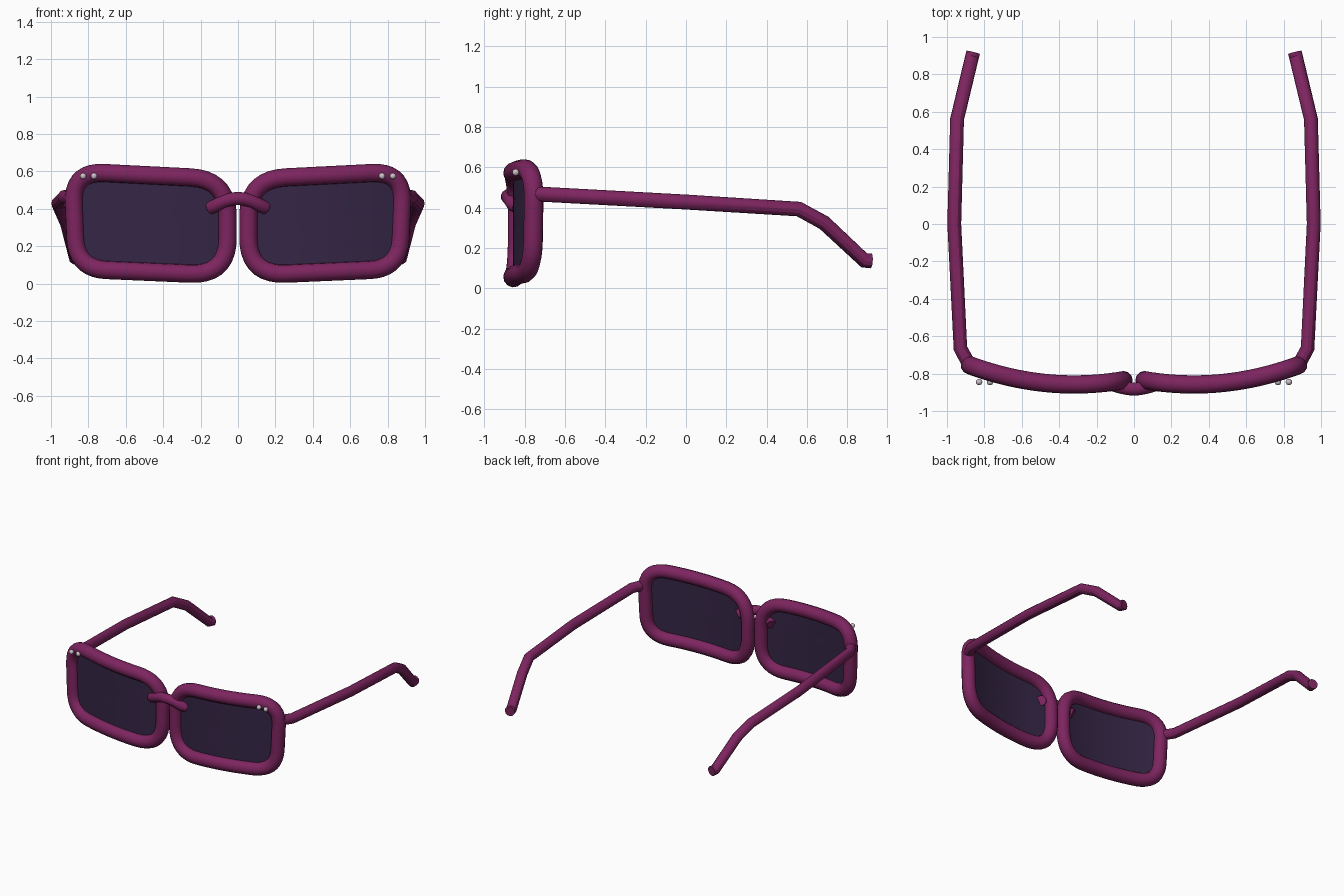
import bpy, bmesh, math
from mathutils import Vector

if "Cube" in bpy.data.objects:
    bpy.data.objects.remove(bpy.data.objects["Cube"])


def material(name, rgb):
    m = bpy.data.materials.new(name)
    m.diffuse_color = (*rgb, 1)
    m.use_nodes = True
    m.node_tree.nodes["Principled BSDF"].inputs["Base Color"].default_value = m.diffuse_color
    return m


PLUM = material("plum_plastic", (0.205, 0.018, 0.115))
TINT = material("dark_violet_lens", (0.036, 0.019, 0.060))
SILVER = material("silver_stud", (0.60, 0.53, 0.58))


def wrap(x):
    """Depth of the curved front at distance x from the centre."""
    return -0.858 + 0.33 * (abs(x) - 0.32) ** 2


def rounded_outline(corners, steps=9, straight=10):
    """Closed 2D outline with rounded corners, evenly filled straights."""
    arcs = []
    n = len(corners)
    for i, (x, z, r) in enumerate(corners):
        c = Vector((x, z))
        a = Vector(corners[i - 1][:2])
        b = Vector(corners[(i + 1) % n][:2])
        p, q = c + (a - c).normalized() * r, c + (b - c).normalized() * r
        arcs.append([p * (1 - t) ** 2 + c * 2 * t * (1 - t) + q * t * t
                     for t in (k / steps for k in range(steps + 1))])
    pts = []
    for i, arc in enumerate(arcs):
        nxt = arcs[(i + 1) % n][0]
        pts += arc + [arc[-1].lerp(nxt, k / straight) for k in range(1, straight)]
    return pts


def finish(ob, mat, angle=40):
    ob.data.materials.clear()
    ob.data.materials.append(mat)
    bpy.ops.object.select_all(action='DESELECT')
    ob.select_set(True)
    bpy.context.view_layer.objects.active = ob
    bpy.ops.object.shade_smooth_by_angle(angle=math.radians(angle))


def tube(name, pts, radius, closed=False, angle=40):
    cu = bpy.data.curves.new(name, 'CURVE')
    cu.dimensions = '3D'
    cu.bevel_depth = radius
    cu.bevel_resolution = 4
    cu.use_fill_caps = True
    sp = cu.splines.new('POLY')
    sp.points.add(len(pts) - 1)
    for p, co in zip(sp.points, pts):
        p.co = (*co, 1)
    sp.use_cyclic_u = closed
    ob = bpy.data.objects.new(name, cu)
    bpy.context.collection.objects.link(ob)
    bpy.ops.object.select_all(action='DESELECT')
    ob.select_set(True)
    bpy.context.view_layer.objects.active = ob
    bpy.ops.object.convert(target='MESH')
    ob = bpy.context.view_layer.objects.active
    bm = bmesh.new()
    bm.from_mesh(ob.data)
    bmesh.ops.remove_doubles(bm, verts=bm.verts, dist=1e-5)
    bmesh.ops.recalc_face_normals(bm, faces=bm.faces)
    bm.to_mesh(ob.data)
    bm.free()
    finish(ob, PLUM, angle)


def lens(name, outline, s):
    """Curved sheet made of concentric rings of the rim outline."""
    bm = bmesh.new()
    mid = Vector((0.465, 0.32))
    rings = []
    for f in (1, 0.8, 0.6, 0.4, 0.2):
        ring = [mid + (p - mid) * f for p in outline]
        rings.append([bm.verts.new((s * p.x, wrap(p.x), p.y)) for p in ring])
    n = len(outline)
    hub = bm.verts.new((s * mid.x, wrap(mid.x), mid.y))
    for i in range(n):
        j = (i + 1) % n
        for a, b in zip(rings, rings[1:]):
            bm.faces.new((a[i], a[j], b[j], b[i]))
        bm.faces.new((rings[-1][i], rings[-1][j], hub))
    bm.normal_update()
    if sum(f.normal.y for f in bm.faces) > 0:
        bmesh.ops.reverse_faces(bm, faces=bm.faces)
    me = bpy.data.meshes.new(name)
    bm.to_mesh(me)
    bm.free()
    ob = bpy.data.objects.new(name, me)
    bpy.context.collection.objects.link(ob)
    finish(ob, TINT)


# Rim centre line: x, z, corner radius
outline = rounded_outline([(0.056, 0.558, 0.20), (0.885, 0.60, 0.17),
                           (0.862, 0.08, 0.16), (0.056, 0.045, 0.20)])

# Temple arm centre line, from hinge to ear tip
arm = [(0.885, -0.745, 0.468), (0.928, -0.665, 0.464), (0.961, 0.0, 0.428),
       (0.946, 0.56, 0.393), (0.916, 0.685, 0.325), (0.868, 0.885, 0.138),
       (0.860, 0.918, 0.136)]

for s, side in ((1, "right"), (-1, "left")):
    tube("rim_" + side, [(s * p.x, wrap(p.x), p.y) for p in outline], 0.049, True)
    lens("lens_" + side, outline, s)
    tube("temple_" + side, [(s * x, y, z) for x, y, z in arm], 0.037, angle=30)
    # Pair of small studs in the upper outer corner
    for i, x in enumerate((0.77, 0.828)):
        bpy.ops.mesh.primitive_uv_sphere_add(segments=16, ring_count=10, radius=0.017,
                                             location=(s * x, -0.845, 0.575))
        ob = bpy.context.object
        ob.name = f"stud_{side}_{i + 1}"
        finish(ob, SILVER)

# Arched nose bridge, ends set into the lenses
half = [(0.145, -0.835, 0.405), (0.12, -0.858, 0.418), (0.07, -0.872, 0.442), (0.03, -0.88, 0.453)]
bridge = [(-x, y, z) for x, y, z in half] + [(0, -0.883, 0.455)] + half[::-1]
tube("nose_bridge", bridge, 0.036)
